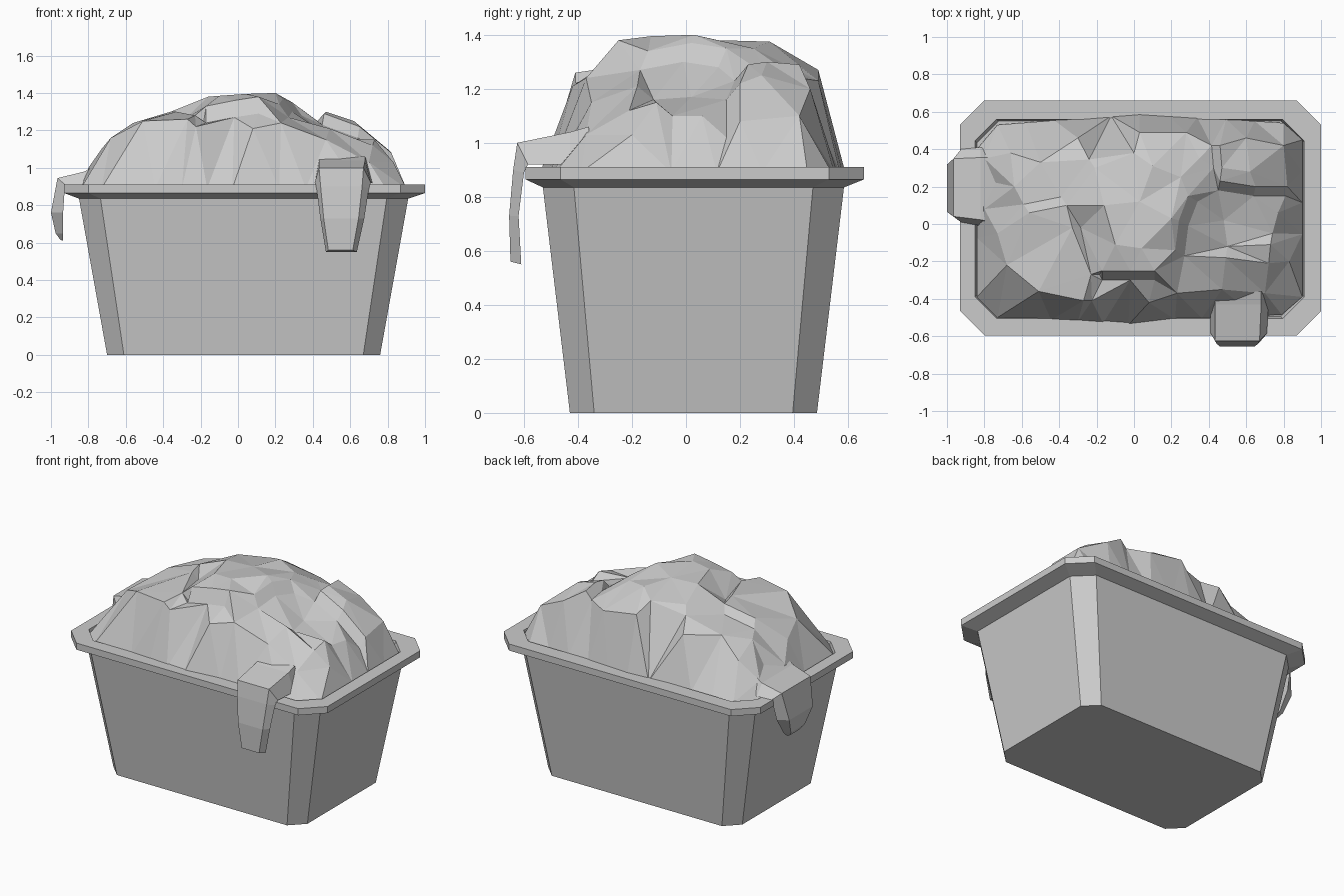
import bpy, bmesh
from mathutils import Vector
from mathutils.geometry import delaunay_2d_cdt

if "Cube" in bpy.data.objects:
    bpy.data.objects.remove(bpy.data.objects["Cube"])


def finish(name, bm):
    bmesh.ops.recalc_face_normals(bm, faces=bm.faces)
    me = bpy.data.meshes.new(name)
    bm.to_mesh(me)
    bm.free()
    ob = bpy.data.objects.new(name, me)
    bpy.context.collection.objects.link(ob)
    return ob


def octagon(x0, x1, y0, y1, c):
    return [(x0 + c, y0), (x1 - c, y0), (x1, y0 + c), (x1, y1 - c),
            (x1 - c, y1), (x0 + c, y1), (x0, y1 - c), (x0, y0 + c)]


def loft(name, rings):
    """Skin a list of equal-length vertex rings and cap both ends."""
    bm = bmesh.new()
    vs = [[bm.verts.new(p) for p in r] for r in rings]
    n = len(rings[0])
    for a, b in zip(vs, vs[1:]):
        for i in range(n):
            j = (i + 1) % n
            bm.faces.new((a[i], a[j], b[j], b[i]))
    bm.faces.new(vs[0])
    bm.faces.new(vs[-1])
    return finish(name, bm)


# Tapered tub with flared rim and a shallow recess: x0, x1, y0, y1, corner, z
tub = [(-.70, .76, -.43, .485, .09, 0), (-.85, .91, -.53, .585, .115, .835),
       (-.93, 1.0, -.595, .66, .13, .865), (-.93, 1.0, -.595, .66, .13, .91),
       (-.85, .91, -.505, .56, .115, .91), (-.84, .90, -.495, .55, .115, .86)]
loft("tub", [[(x, y, r[5]) for x, y in octagon(*r[:5])] for r in tub])

# Mound: base outline, then peaks, shoulders and folds as surface points
outline = [(-.73, -.50), (-.30, -.52), (-.03, -.54), (.22, -.51), (.79, -.485),
           (.90, -.39), (.90, .45), (.80, .54), (.03, .59), (-.73, .53),
           (-.84, .40), (-.84, -.39)]
pts = []
for a, b in zip(outline, outline[1:] + outline[:1]):
    a, b = Vector(a), Vector(b)
    n = max(1, round((b - a).length / .16))
    pts += [(*a.lerp(b, i / n), .89) for i in range(n)]

left_and_back = [(-.51, -.36, 1.25), (-.68, -.22, 1.16), (-.73, -.05, 1.10),
                 (-.80, .08, 1.0), (-.80, .35, .99), (-.64, .2, 1.17),
                 (-.66, .38, 1.1), (-.5, .33, 1.21), (-.3, .46, 1.21),
                 (.03, .49, 1.27), (.0, .38, 1.33), (.28, .49, 1.23)]
crown = [(-.16, .1, 1.38), (-.1, -.11, 1.385), (.04, -.13, 1.395), (.2, .03, 1.4),
         (.25, .25, 1.35), (.1, .31, 1.375), (.03, .12, 1.38)]
right_side = [(.23, -.37, 1.24), (.08, -.42, 1.21), (.48, .02, 1.17),
              (.77, .06, 1.1), (.83, -.2, 1.03), (.72, -.21, 1.12),
              (.47, -.35, 1.15), (.7, -.37, 1.03),
              (.62, .28, 1.25), (.6, .46, 1.2), (.8, .42, 1.1), (.35, .35, 1.28)]
pts += left_and_back + crown + right_side


def fold(chain, dx, dy, drop):
    """Ridge of points with a lower copy beside it, making a step."""
    for x, y, z in chain:
        pts.extend([(x, y, z), (x + dx, y + dy, z - drop)])


fold([(-.27, -.41, 1.26), (-.23, -.27, 1.28), (-.33, -.02, 1.3)], .045, .0, .04)
fold([(-.17, -.25, 1.33), (-.02, -.25, 1.36), (.11, -.25, 1.38)], .0, -.05, .09)
fold([(-.56, .06, 1.24), (-.36, .1, 1.3), (-.21, .3, 1.33)], -.03, .045, .05)
fold([(.22, -.14, 1.34), (.24, .02, 1.37), (.29, .15, 1.35)], .05, -.03, .07)
fold([(.49, -.18, 1.21), (.73, -.11, 1.15)], .01, .06, .05)
fold([(.46, .23, 1.29), (.65, .2, 1.22), (.82, .2, 1.08)], -.01, -.05, .06)
fold([(.46, .42, 1.29), (.47, .3, 1.3)], -.045, .0, .05)

co, _, faces, orig, _, _ = delaunay_2d_cdt([Vector(p[:2]) for p in pts], [], [], 0, 1e-5)
bm = bmesh.new()
vs = [bm.verts.new((c.x, c.y, pts[o[0]][2])) for c, o in zip(co, orig)]
for f in faces:
    bm.faces.new([vs[i] for i in f])
bmesh.ops.dissolve_limit(bm, angle_limit=.1, verts=bm.verts, edges=bm.edges)
rim = [e for e in bm.edges if e.is_boundary]
bmesh.ops.holes_fill(bm, edges=rim, sides=0)
finish("overflowing_mound", bm)


# Drips over the rim: outer (out, z), inner (out, z), side limits a, b
def drip(name, rows, place):
    rings = []
    for (o, z), (i, w), a, b in rows:
        c = .13 * (b - a)
        rings.append([place(i, a, w), place(o, a + c * .6, z),
                      place(o, b - c, z), place(i, b, w)])
    return loft(name, rings)


drip("front_drip", [((.36, 1.06), (.36, .90), .41, .72),
                    ((.43, 1.04), (.43, .92), .41, .72),
                    ((.625, 1.0), (.585, .92), .41, .71),
                    ((.64, .90), (.60, .89), .42, .70),
                    ((.655, .73), (.62, .73), .44, .675),
                    ((.65, .56), (.61, .55), .47, .635)],
     lambda o, s, z: (s, -o, z))
drip("side_drip", [((.74, 1.03), (.74, .90), -.03, .41),
                   ((.82, .98), (.82, .91), -.01, .41),
                   ((.965, .945), (.925, .91), .01, .40),
                   ((1.0, .76), (.935, .76), .04, .36),
                   ((.975, .65), (.935, .65), .10, .29),
                   ((.95, .615), (.935, .61), .13, .25)],
     lambda o, s, z: (-o, s, z))
